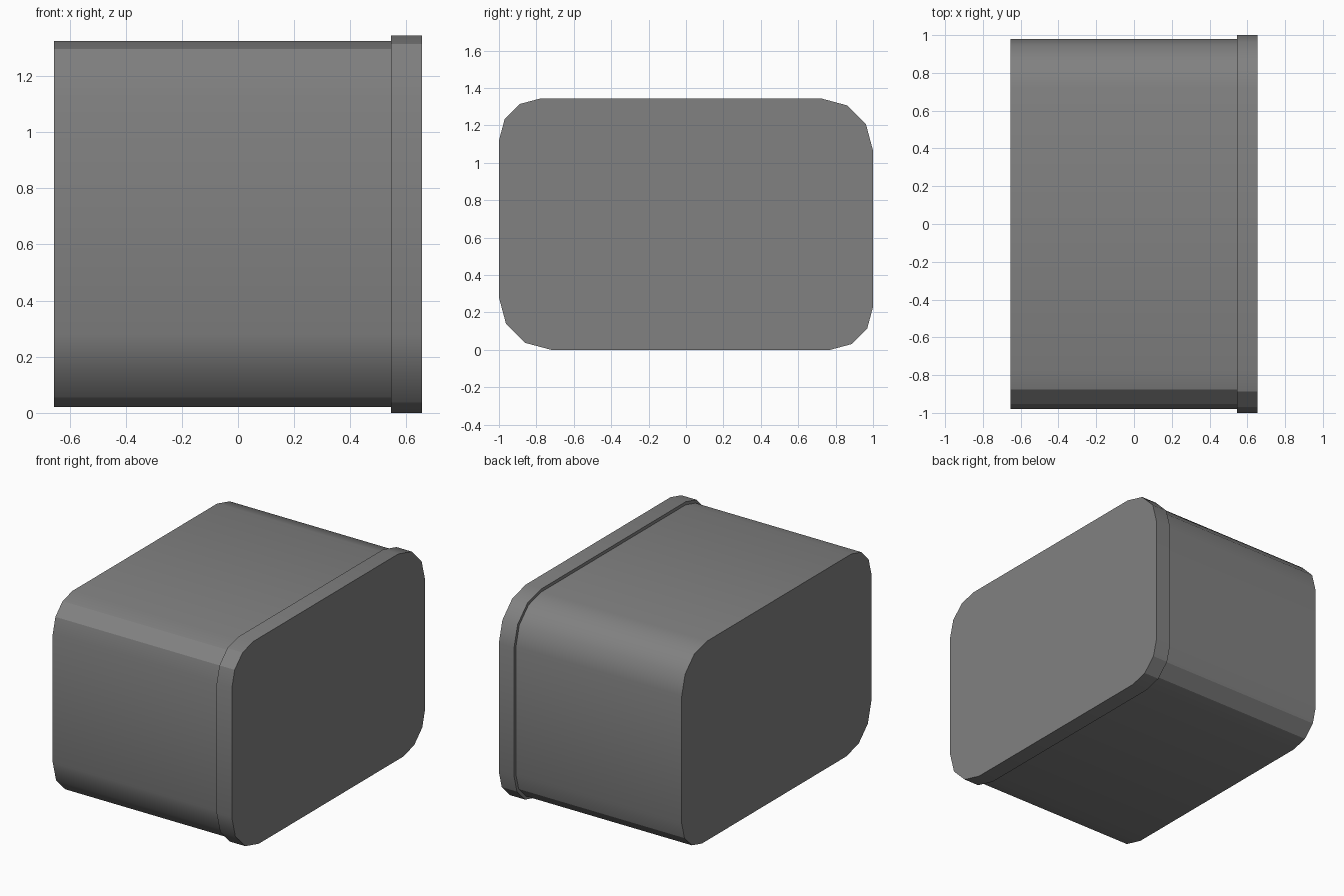
import bpy, bmesh
from math import radians, cos, sin

if "Cube" in bpy.data.objects:
    bpy.data.objects.remove(bpy.data.objects["Cube"])

HALF_Y, HEIGHT = 1.0, 1.345
HALF_Z = HEIGHT / 2
RADII = (0.28, 0.225, 0.28, 0.23)     # corner radii, counter-clockwise from +y +z
SIGNS = ((1, 1), (-1, 1), (-1, -1), (1, -1))
CREASES = {5, 6, 10, 13, 14}          # corner edges that stay crisp

dark_grey = bpy.data.materials.new("dark_grey")
dark_grey.diffuse_color = (0.22, 0.22, 0.22, 1)
dark_grey.use_nodes = True
dark_grey.node_tree.nodes["Principled BSDF"].inputs["Base Color"].default_value = dark_grey.diffuse_color


def profile(inset):
    """Rounded rectangle in the y-z plane with three flats per corner."""
    pts = []
    for i, (r, (sy, sz)) in enumerate(zip(RADII, SIGNS)):
        cy, cz = sy * (HALF_Y - r), HALF_Z + sz * (HALF_Z - r)
        for k in range(4):
            a = radians(90 * i + 30 * k)
            pts.append((cy + (r - inset) * cos(a), cz + (r - inset) * sin(a)))
    return pts


def prism(name, x0, x1, inset):
    """Extrude the profile along x, with crisp ends and smooth corners."""
    pts = profile(inset)
    n = len(pts)
    bm = bmesh.new()
    a = [bm.verts.new((x0, y, z)) for y, z in pts]
    b = [bm.verts.new((x1, y, z)) for y, z in pts]
    ends = [bm.faces.new(a[::-1]), bm.faces.new(b)]
    for i in range(n):
        j = (i + 1) % n
        bm.faces.new((a[i], a[j], b[j], b[i])).smooth = True
    for face in ends:
        for e in face.edges:
            e.smooth = False
    for i in CREASES:
        bm.edges.get((a[i], b[i])).smooth = False
    bmesh.ops.recalc_face_normals(bm, faces=bm.faces)
    mesh = bpy.data.meshes.new(name)
    bm.to_mesh(mesh)
    bm.free()
    mesh.materials.append(dark_grey)
    obj = bpy.data.objects.new(name, mesh)
    bpy.context.collection.objects.link(obj)
    return obj


# Main box body, and the slightly larger end plate it butts into
prism("body", -0.655, 0.555, 0.0205)
prism("end_plate", 0.545, 0.655, 0.0)
